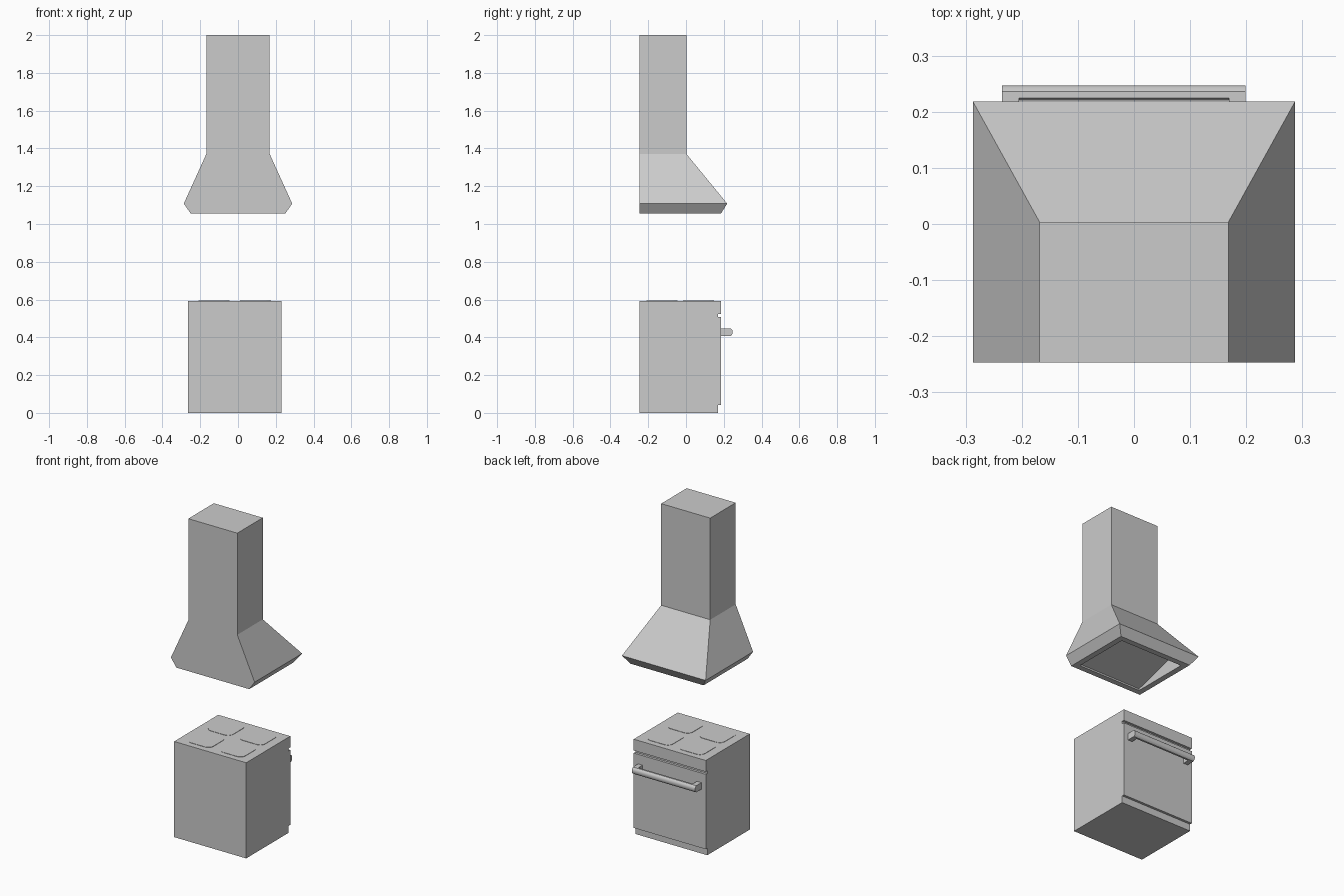
import bpy, bmesh, math

if "Cube" in bpy.data.objects:
    bpy.data.objects.remove(bpy.data.objects["Cube"])

CX = -0.018  # stove centre line


def finish(name, bm, smooth=False):
    bmesh.ops.recalc_face_normals(bm, faces=bm.faces)
    me = bpy.data.meshes.new(name)
    bm.to_mesh(me)
    bm.free()
    ob = bpy.data.objects.new(name, me)
    bpy.context.collection.objects.link(ob)
    if smooth:
        bpy.context.view_layer.objects.active = ob
        ob.select_set(True)
        bpy.ops.object.shade_smooth_by_angle(angle=math.radians(35))
        ob.select_set(False)
    return ob


def loft(name, rings, smooth=False):
    """Skin a list of matching point loops and cap both ends."""
    bm = bmesh.new()
    loops = [[bm.verts.new(p) for p in r] for r in rings]
    n = len(loops[0])
    for a, b in zip(loops, loops[1:]):
        for i in range(n):
            j = (i + 1) % n
            bm.faces.new((a[i], a[j], b[j], b[i]))
    bm.faces.new(loops[0])
    bm.faces.new(loops[-1])
    return finish(name, bm, smooth)


def along_x(name, profile, x0, x1, smooth=False):
    return loft(name, [[(x, y, z) for y, z in profile] for x in (x0, x1)], smooth)


def rect(hx, y0, y1, z0, z1=None):
    z1 = z0 if z1 is None else z1
    return [(-hx, y0, z0), (hx, y0, z0), (hx, y1, z1), (-hx, y1, z1)]


# Extractor hood: slanted filter, lip, flared canopy and chimney
loft("extractor_hood", [
    rect(0.215, -0.212, 0.15, 1.065, 1.17),
    rect(0.215, -0.212, 0.15, 1.055),
    rect(0.25, -0.247, 0.185, 1.055),
    rect(0.287, -0.247, 0.218, 1.108),
    rect(0.168, -0.247, 0.003, 1.37),
    rect(0.168, -0.247, 0.003, 2.0),
])

# Stove body: kick plate, door and the groove under the cooktop
along_x("stove_body", [
    (-0.247, 0), (0.17, 0), (0.17, 0.043), (0.185, 0.043), (0.185, 0.507),
    (0.17, 0.507), (0.17, 0.523), (0.185, 0.523), (0.185, 0.593), (-0.247, 0.593),
], CX - 0.247, CX + 0.247)


# Cooking zones: thin rounded squares
def zone(name, cx, cy, half, r):
    ring = []
    for k, (sx, sy) in enumerate([(1, 1), (-1, 1), (-1, -1), (1, -1)]):
        for s in range(7):
            a = math.radians(90 * k + 15 * s)
            ring.append((cx + sx * (half - r) + r * math.cos(a),
                         cy + sy * (half - r) + r * math.sin(a)))
    loft(name, [[(x, y, z) for x, y in ring] for z in (0.592, 0.595)])


for sx, side in ((-1, "left"), (1, "right")):
    for sy, row in ((-1, "front"), (1, "rear")):
        zone(f"cooking_zone_{row}_{side}", CX + sx * 0.11, -0.031 + sy * 0.097, 0.082, 0.035)

# Door handle: two brackets and a rounded bar
for x, side in ((CX - 0.217, "left"), (CX + 0.187, "right")):
    along_x("handle_bracket_" + side,
            [(0.184, 0.407), (0.228, 0.407), (0.228, 0.448), (0.184, 0.448)], x, x + 0.03)
along_x("handle_bar", [
    (0.225, 0.407), (0.236, 0.407), (0.243, 0.413), (0.247, 0.421), (0.247, 0.434),
    (0.243, 0.442), (0.236, 0.448), (0.225, 0.448), (0.22, 0.44), (0.22, 0.415),
], CX - 0.217, CX + 0.217, smooth=True)
